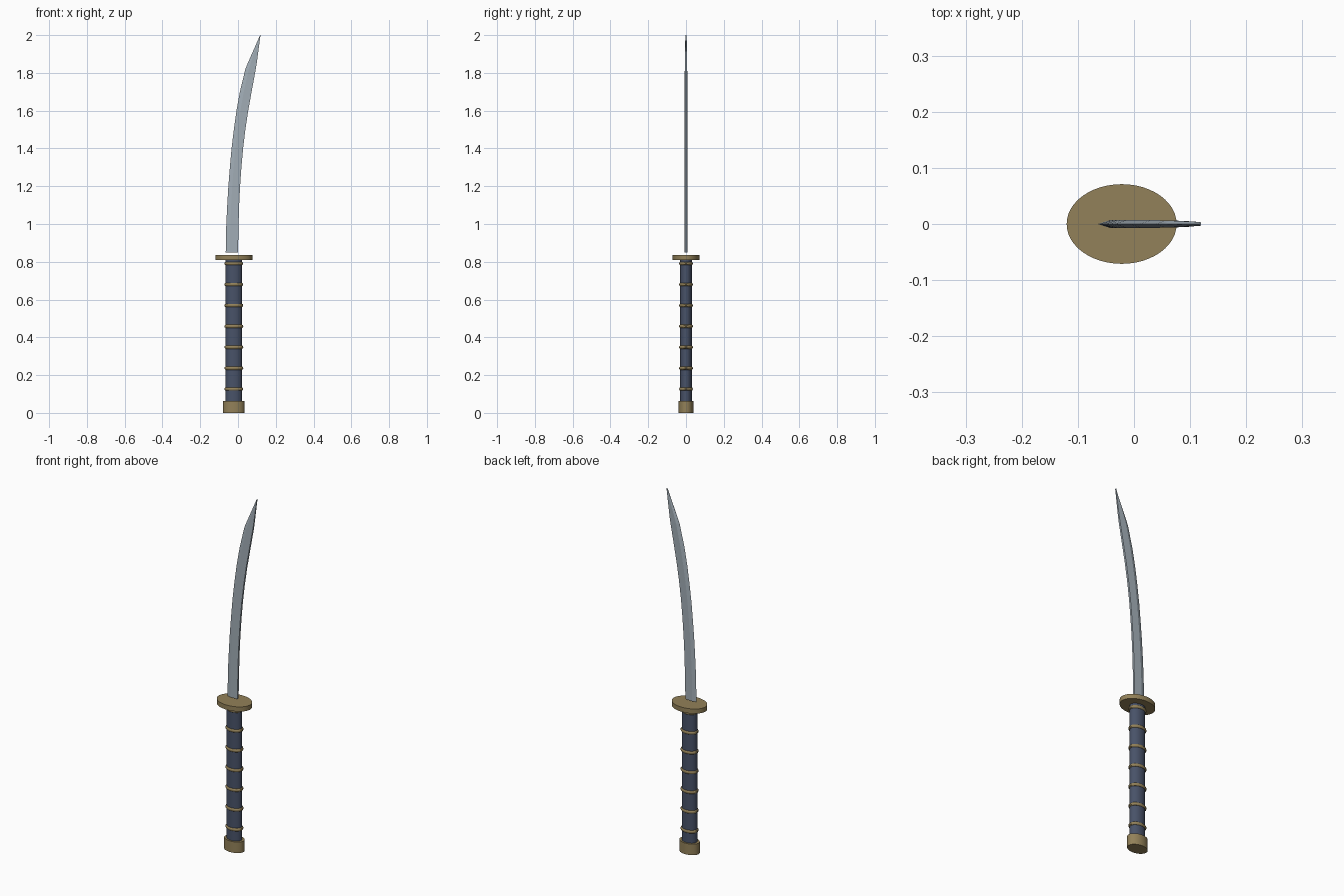
import bpy, bmesh, math

if "Cube" in bpy.data.objects:
    bpy.data.objects.remove(bpy.data.objects["Cube"])

CX = -0.022  # handle axis


def material(name, rgb):
    m = bpy.data.materials.new(name)
    m.diffuse_color = (*rgb, 1)
    m.use_nodes = True
    m.node_tree.nodes["Principled BSDF"].inputs["Base Color"].default_value = m.diffuse_color
    return m


brass = material("brass", (0.29, 0.22, 0.10))
navy = material("navy_wrap", (0.065, 0.085, 0.14))
steel = material("steel", (0.36, 0.42, 0.47))


def finish(ob, name, mat):
    ob.name = name
    ob.data.materials.append(mat)
    bpy.ops.object.transform_apply(location=False, rotation=False, scale=True)
    bpy.ops.object.shade_smooth_by_angle(angle=math.radians(35))
    return ob


def oval_cylinder(name, rx, ry, z0, z1, mat):
    bpy.ops.mesh.primitive_cylinder_add(vertices=48, radius=1, depth=z1 - z0,
                                        location=(CX, 0, (z0 + z1) / 2))
    ob = bpy.context.object
    ob.scale = (rx, ry, 1)
    return finish(ob, name, mat)


# Pommel, grip and guard
oval_cylinder("pommel", 0.057, 0.04, 0.0, 0.062, brass)
oval_cylinder("grip", 0.043, 0.031, 0.06, 0.812, navy)
oval_cylinder("guard", 0.098, 0.071, 0.81, 0.836, brass)

# Binding rings along the grip
for i in range(7):
    bpy.ops.mesh.primitive_torus_add(major_segments=40, minor_segments=10,
                                     major_radius=0.041, minor_radius=0.009,
                                     location=(CX, 0, 0.126 + i * 0.1108))
    ring = bpy.context.object
    ring.scale = (1, 0.73, 1)
    finish(ring, f"grip_ring_{i + 1}", brass)

# Blade stations: height, cutting edge x, spine x, half thickness
stations = [
    (0.85, -0.065, 0.000, 0.0068),
    (1.00, -0.062, 0.003, 0.0068),
    (1.10, -0.057, 0.006, 0.0068),
    (1.20, -0.051, 0.011, 0.0068),
    (1.30, -0.043, 0.018, 0.0068),
    (1.40, -0.034, 0.027, 0.0068),
    (1.50, -0.022, 0.039, 0.0068),
    (1.60, -0.008, 0.054, 0.0068),
    (1.70, 0.010, 0.072, 0.0068),
    (1.82, 0.039, 0.094, 0.0066),
    (1.85, 0.051, 0.099, 0.0060),
    (2.00, 0.117, 0.119, 0.0035),
]
# Blade lofted from a wedge section: edge, ridge, flat spine
bm = bmesh.new()
rows = []
for z, edge, spine, t in stations:
    ridge = edge + (spine - edge) * 0.33
    section = [(edge, 0), (ridge, -t), (spine, -t * 0.8), (spine, t * 0.8), (ridge, t)]
    rows.append([bm.verts.new((x, y, z)) for x, y in section])
for a, b in zip(rows, rows[1:]):
    for i in range(5):
        j = (i + 1) % 5
        bm.faces.new((a[i], a[j], b[j], b[i]))
bm.faces.new(rows[0][::-1])
bm.faces.new(rows[-1])
bmesh.ops.recalc_face_normals(bm, faces=bm.faces)
mesh = bpy.data.meshes.new("blade")
bm.to_mesh(mesh)
bm.free()
blade = bpy.data.objects.new("blade", mesh)
bpy.context.collection.objects.link(blade)
mesh.materials.append(steel)
